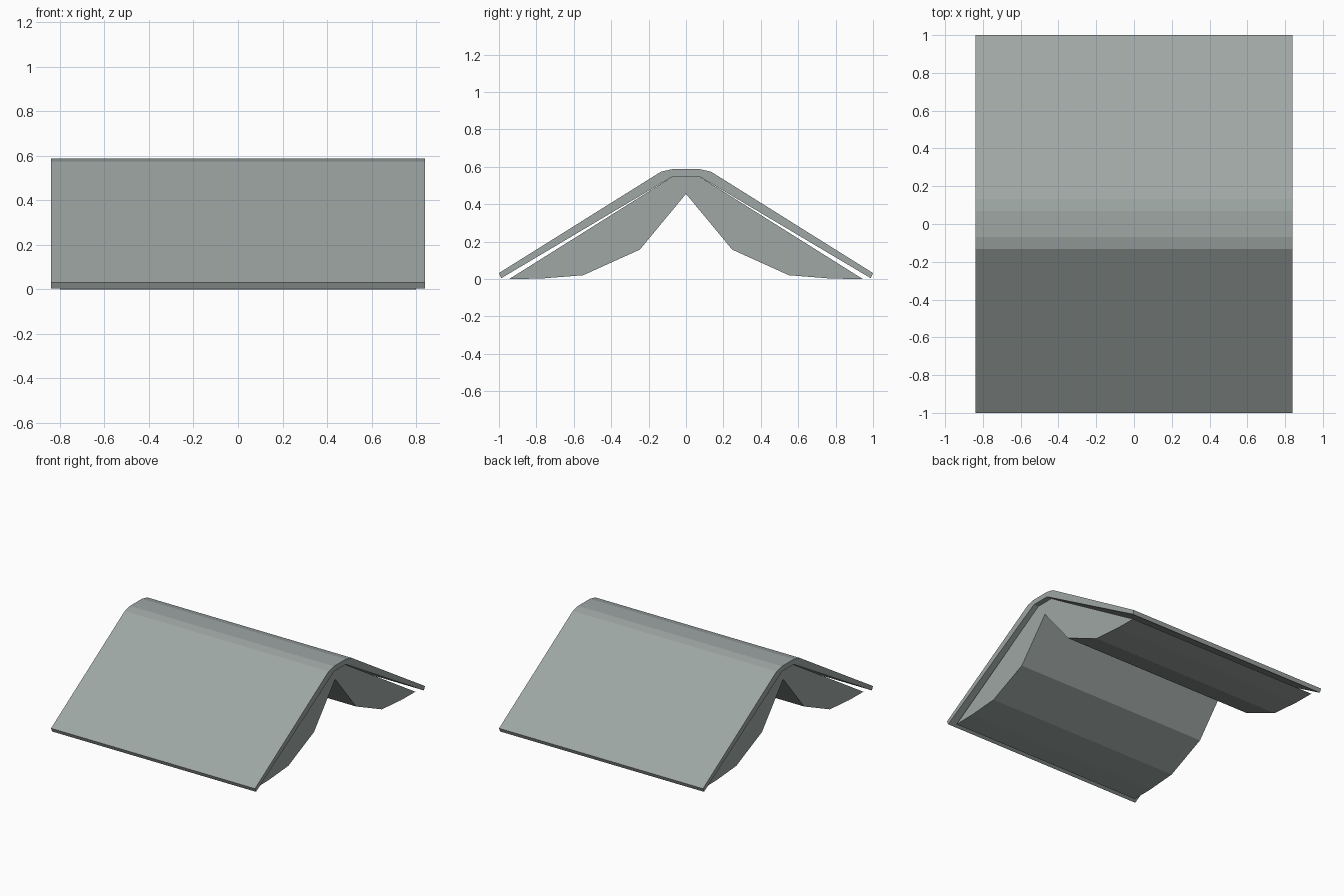
import bpy
import bmesh

if "Cube" in bpy.data.objects:
    bpy.data.objects.remove(bpy.data.objects["Cube"])

# one weathered grey for the whole model
grey = bpy.data.materials.new("weathered grey")
grey.diffuse_color = (0.342, 0.385, 0.373, 1.0)
grey.use_nodes = True
grey.node_tree.nodes["Principled BSDF"].inputs["Base Color"].default_value = grey.diffuse_color


def mirrored(half):
    """Continue a left-hand (y <= 0) run of points onto the right-hand side."""
    return half + [(-y, z) for y, z in reversed(half) if abs(y) > 1e-6]


def extrude_profile(name, profile, half_width):
    """Closed y-z profile extruded along x, centred on x = 0."""
    bm = bmesh.new()
    face = bm.faces.new([bm.verts.new((-half_width, y, z)) for y, z in profile])
    out = bmesh.ops.extrude_face_region(bm, geom=[face])
    verts = [g for g in out["geom"] if isinstance(g, bmesh.types.BMVert)]
    bmesh.ops.translate(bm, verts=verts, vec=(2 * half_width, 0, 0))
    bmesh.ops.recalc_face_normals(bm, faces=bm.faces[:])
    mesh = bpy.data.meshes.new(name)
    bm.to_mesh(mesh)
    bm.free()
    mesh.materials.append(grey)
    obj = bpy.data.objects.new(name, mesh)
    bpy.context.collection.objects.link(obj)
    return obj


# folded roof sheet with a flattened ridge
sheet_outer = mirrored([(-1.0, 0.032), (-0.133, 0.574), (-0.07, 0.588)])
sheet_inner = mirrored([(-0.988, 0.004), (-0.07, 0.549)])
extrude_profile("roof_sheet", sheet_outer + sheet_inner[::-1], 0.84)

# thick lining below the sheet, with a faceted hollow underside
lining_top = mirrored([(-0.945, 0.002), (-0.07, 0.549)])
lining_under = mirrored([(-0.78, 0.004), (-0.55, 0.02), (-0.247, 0.157), (0.0, 0.455)])
lining_under[0] = (-0.78, 0.002)
lining_under[-1] = (0.78, 0.002)
lining_top[0] = (-0.945, 0.0)
lining_top[-1] = (0.945, 0.0)
extrude_profile("roof_lining", lining_top + lining_under[::-1], 0.80)
